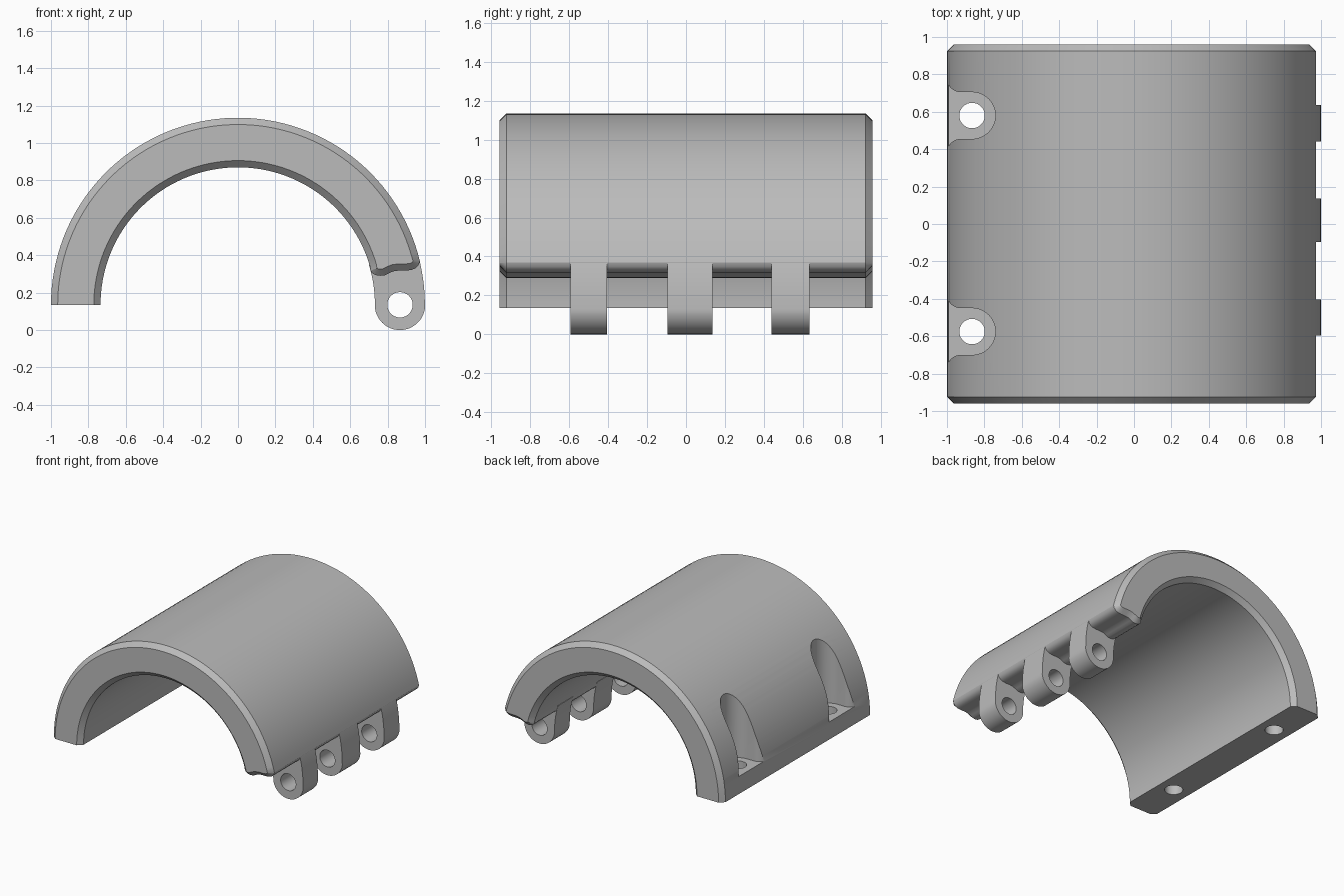
import bpy, bmesh
from math import sin, cos, pi, radians
from mathutils import Vector

cube = bpy.data.objects.get("Cube")
if cube:
    bpy.data.objects.remove(cube, do_unlink=True)

AXIS_Z = 0.135          # height of the bore axis
R_OUT, R_IN = 1.0, 0.735
HALF, CHAMFER = 0.96, 0.036
PIN_X = 0.866           # hinge pin and bolt distance from the axis
HOLE_R = 0.068

grey = bpy.data.materials.new("plain grey")
grey.use_nodes = True
colour = (0.5, 0.5, 0.5, 1)
grey.diffuse_color = colour
grey.node_tree.nodes["Principled BSDF"].inputs["Base Color"].default_value = colour


def arc(cx, cy, r, start, end, n):
    """Points on an arc, angles in degrees."""
    angles = [radians(start + (end - start) * i / n) for i in range(n + 1)]
    return [Vector((cx + r * cos(a), cy + r * sin(a))) for a in angles]


def loft(name, rings):
    """Skin a stack of matching closed rings and cap both ends."""
    bm = bmesh.new()
    loops = [[bm.verts.new(p) for p in ring] for ring in rings]
    n = len(loops[0])
    for a, b in zip(loops, loops[1:]):
        for i in range(n):
            j = (i + 1) % n
            bm.faces.new((a[i], a[j], b[j], b[i]))
    bm.faces.new(loops[0][::-1])
    bm.faces.new(loops[-1])
    bmesh.ops.recalc_face_normals(bm, faces=bm.faces)
    mesh = bpy.data.meshes.new(name)
    bm.to_mesh(mesh)
    bm.free()
    mesh.materials.append(grey)
    obj = bpy.data.objects.new(name, mesh)
    bpy.context.collection.objects.link(obj)
    return obj


def along_y(points, y):
    return [(p.x, y, p.y) for p in points]


def along_z(points, z):
    return [(p.x, p.y, z) for p in points]


def select_only(obj):
    bpy.ops.object.select_all(action='DESELECT')
    obj.select_set(True)
    bpy.context.view_layer.objects.active = obj


def cut(obj, cutter):
    cutter.hide_render = True
    mod = obj.modifiers.new("cut", 'BOOLEAN')
    mod.operation = 'DIFFERENCE'
    mod.solver = 'EXACT'
    mod.object = cutter
    select_only(obj)
    bpy.ops.object.modifier_apply(modifier=mod.name)
    bpy.data.objects.remove(cutter, do_unlink=True)


def smooth(obj):
    select_only(obj)
    bpy.ops.object.shade_smooth_by_angle(angle=radians(30))


# Shell section: outer arc, flat foot, inner arc, rounded lip above the hinge
outer = arc(0, AXIS_Z, R_OUT, 13.5, 180, 64)
inner = arc(0, AXIS_Z, R_IN, 180, 16, 64)
lip = [Vector(p) for p in (
    (0.708, 0.318), (0.718, 0.304), (0.735, 0.294), (0.76, 0.29),
    (0.785, 0.293), (0.805, 0.303), (0.83, 0.314), (0.86, 0.318),
    (0.90, 0.318), (0.93, 0.322), (0.952, 0.332), (0.966, 0.348))]
section = outer + inner + lip

# Inset copy of the section for the chamfered ends; the foot stays level
inset = []
for i, p in enumerate(section):
    if i == len(outer) - 1:
        offset = Vector((1, 0))
    elif i == len(outer):
        offset = Vector((-1, 0))
    else:
        t = section[(i + 1) % len(section)] - section[i - 1]
        offset = Vector((-t.y, t.x)).normalized()
    inset.append(p + offset * CHAMFER)

shell = loft("half_shell", [
    along_y(inset, -HALF), along_y(section, CHAMFER - HALF),
    along_y(section, HALF - CHAMFER), along_y(inset, HALF)])

# Bolt pockets with flared mouths, and bolt holes through the foot
for y in (-0.575, 0.58):
    side = arc(-0.06, 0.2, 0.075, 180, 270, 8)
    nose = arc(0, 0, 0.125, -90, 90, 24)
    mouth = [Vector((-0.3, 0.2))] + side
    outline = [Vector((p.x, -p.y)) for p in mouth] + nose + mouth[::-1]
    outline = [p + Vector((-PIN_X, y)) for p in outline]
    cut(shell, loft("pocket_cutter", [along_z(outline, 0.27), along_z(outline, 1.3)]))
    bolt = arc(-PIN_X, y, HOLE_R, 0, 360, 32)[:-1]
    cut(shell, loft("bolt_cutter", [along_z(bolt, -0.1), along_z(bolt, 0.5)]))
smooth(shell)

# Hinge knuckles: curved tab ending in a round barrel, bored for the pin
tab = (arc(0, AXIS_Z, R_OUT - 0.001, 0, 17, 8)
       + arc(0, AXIS_Z, R_IN - 0.003, 17, 0, 8)
       + arc(PIN_X, AXIS_Z, 0.135, 180, 360, 24)[1:-1])
pin = arc(PIN_X, AXIS_Z, HOLE_R, 0, 360, 32)[:-1]
for name, y0, y1 in (("front", -0.595, -0.405), ("middle", -0.095, 0.135), ("back", 0.44, 0.635)):
    knuckle = loft(name + "_hinge_knuckle", [along_y(tab, y0), along_y(tab, y1)])
    cut(knuckle, loft("pin_cutter", [along_y(pin, y0 - 0.1), along_y(pin, y1 + 0.1)]))
    smooth(knuckle)
